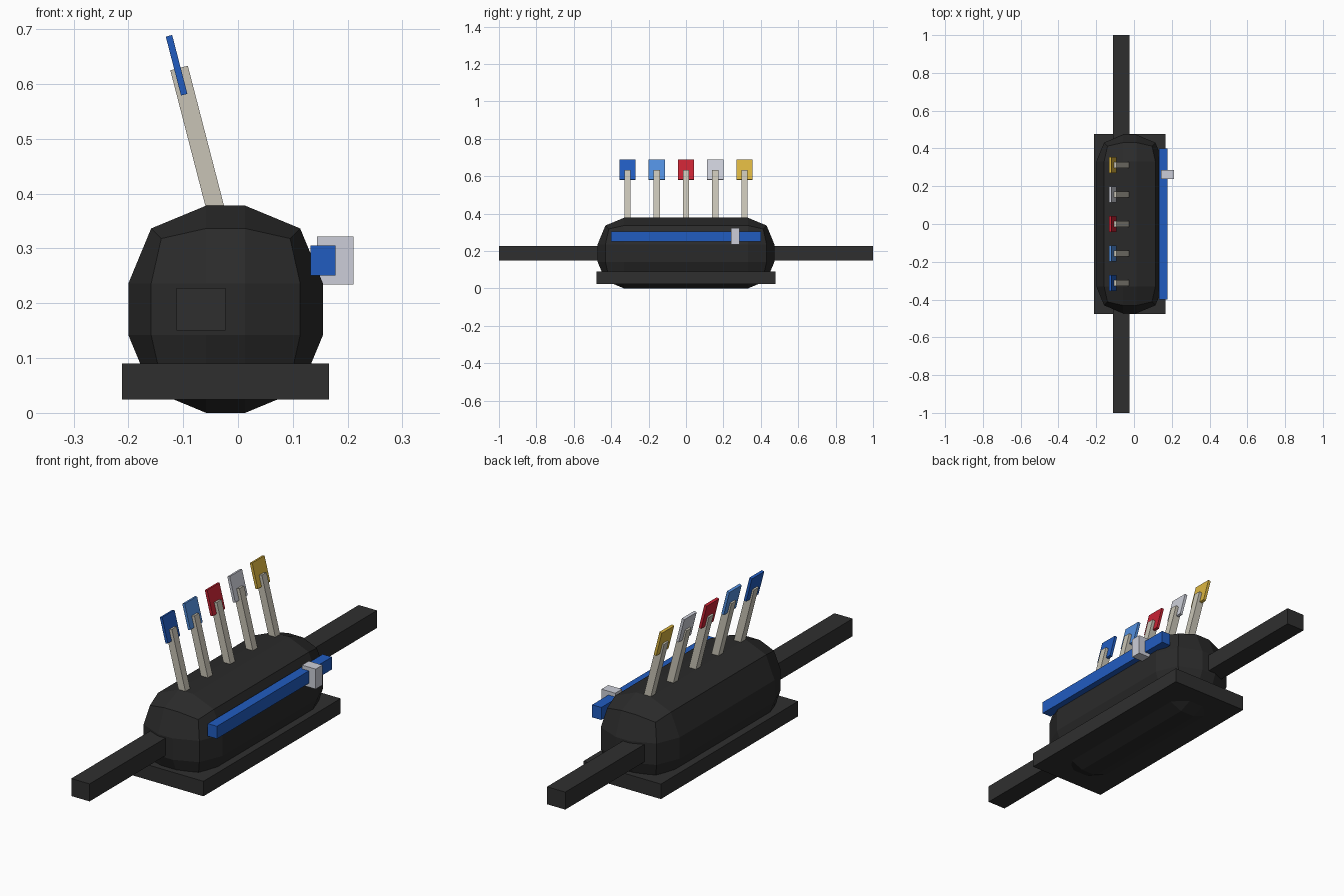
import bpy
from math import radians, sin, cos

cube = bpy.data.objects.get("Cube")
if cube:
    bpy.data.objects.remove(cube, do_unlink=True)


def material(name, rgb):
    """Flat material from 0-255 display values."""
    def lin(c):
        c /= 255
        return c / 12.92 if c <= 0.04045 else ((c + 0.055) / 1.055) ** 2.4
    col = [lin(c) for c in rgb] + [1]
    mat = bpy.data.materials.new(name)
    mat.use_nodes = True
    mat.diffuse_color = col
    bsdf = next(n for n in mat.node_tree.nodes if n.type == "BSDF_PRINCIPLED")
    bsdf.inputs["Base Color"].default_value = col
    return mat


black = material("black", (42, 42, 42))
charcoal = material("charcoal", (47, 47, 47))
blue = material("blue", (33, 92, 192))
light_blue = material("light blue", (82, 143, 222))
red = material("red", (200, 35, 52))
silver = material("silver", (204, 206, 216))
yellow = material("yellow", (218, 180, 64))
beige = material("beige", (200, 196, 182))


def box(name, center, size, mat, tilt=0):
    bpy.ops.mesh.primitive_cube_add(size=1, location=center, rotation=(0, tilt, 0))
    ob = bpy.context.object
    ob.name = name
    ob.scale = size
    bpy.ops.object.transform_apply(location=False, rotation=False, scale=True)
    ob.data.materials.append(mat)
    return ob


# Faceted body with wide two-step bevels
body = box("body", (-0.0225, 0, 0.189), (0.355, 0.945, 0.378), black)
bevel = body.modifiers.new("bevel", "BEVEL")
bevel.width = 0.142
bevel.segments = 2
bevel.limit_method = "NONE"

# Base plate and the long bar running through the body
box("base_plate", (-0.023, 0, 0.057), (0.378, 0.955, 0.066), charcoal)
box("cross_bar", (-0.0675, 0, 0.189), (0.089, 2.0, 0.077), charcoal)

# Side rail with its slider
box("side_rail", (0.155, 0, 0.278), (0.045, 0.8, 0.055), blue)
box("rail_slider", (0.1775, 0.263, 0.278), (0.067, 0.047, 0.088), silver)

# Row of tilted levers, each with a coloured tab
tilt = radians(-14.5)
axis_x, axis_z = sin(tilt), cos(tilt)
length = 0.32
for i, mat in enumerate((blue, light_blue, red, silver, yellow)):
    y = (i - 2) * 0.1565
    lever_center = (-0.1075 - axis_x * length / 2, y, 0.629 - axis_z * length / 2)
    box(f"lever_{i + 1}", lever_center, (0.033, 0.033, length), beige, tilt)
    box(f"lever_tab_{i + 1}", (-0.112, y, 0.634), (0.012, 0.086, 0.111), mat, tilt)
